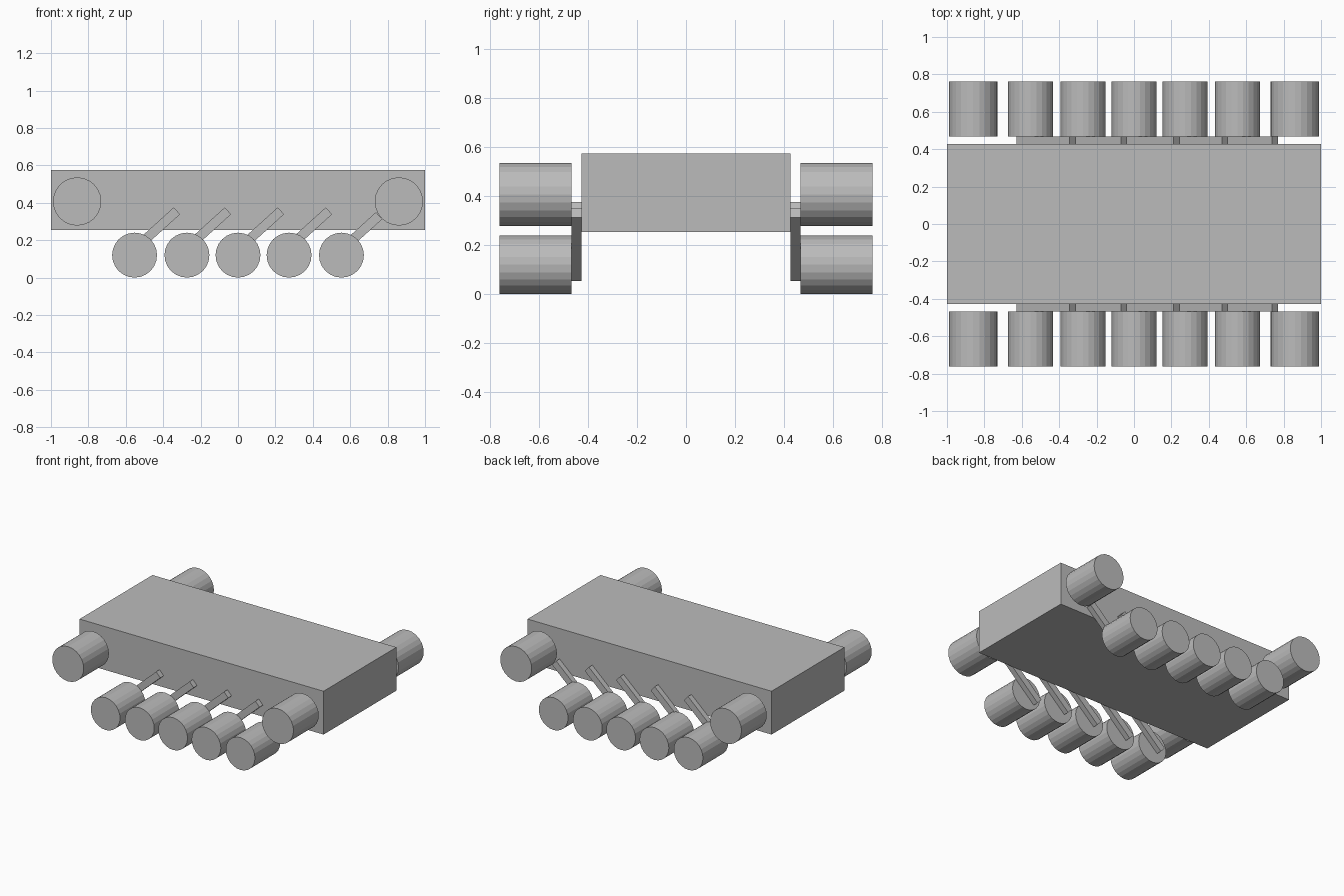
import bpy
import math

if "Cube" in bpy.data.objects:
    bpy.data.objects.remove(bpy.data.objects["Cube"])

grey = bpy.data.materials.new("plain grey")
grey.diffuse_color = (0.5, 0.5, 0.5, 1.0)
grey.use_nodes = True
grey.node_tree.nodes["Principled BSDF"].inputs["Base Color"].default_value = grey.diffuse_color


def finish(name):
    obj = bpy.context.object
    obj.name = name
    obj.data.materials.append(grey)
    return obj


def box(name, centre, size, tilt=0.0):
    """Box with its size baked in, tilted upward toward +x by an angle."""
    bpy.ops.mesh.primitive_cube_add(size=1, location=centre, rotation=(0, -tilt, 0))
    obj = finish(name)
    obj.scale = size
    return obj


def wheel(name, x, y, z, radius):
    """Wide drum wheel with its axle along y."""
    bpy.ops.mesh.primitive_cylinder_add(vertices=24, radius=radius, depth=0.295,
                                        location=(x, y, z),
                                        rotation=(math.pi / 2, 0, 0))
    return finish(name)


# hull
box("hull", (0, 0, 0.414), (2.0, 0.854, 0.321))

road_wheel_x = (-0.553, -0.273, 0.0, 0.273, 0.553)
arm_x = (-0.469, -0.196, 0.087, 0.344, 0.612)
arm_z = (0.228, 0.228, 0.228, 0.228, 0.202)

for side, label in ((-1, "right"), (1, "left")):
    # raised drive and idler wheels at the ends
    for x, end in ((-0.86, "rear"), (0.86, "front")):
        wheel(f"{label}_{end}_end_wheel", x, side * 0.6145, 0.407, 0.129)
    # road wheels with slanted suspension arms
    for i in range(5):
        wheel(f"{label}_road_wheel_{i + 1}", road_wheel_x[i], side * 0.6145, 0.12, 0.12)
        box(f"{label}_suspension_arm_{i + 1}", (arm_x[i], side * 0.447, arm_z[i]),
            (0.384, 0.04, 0.05), math.radians(42.2))
